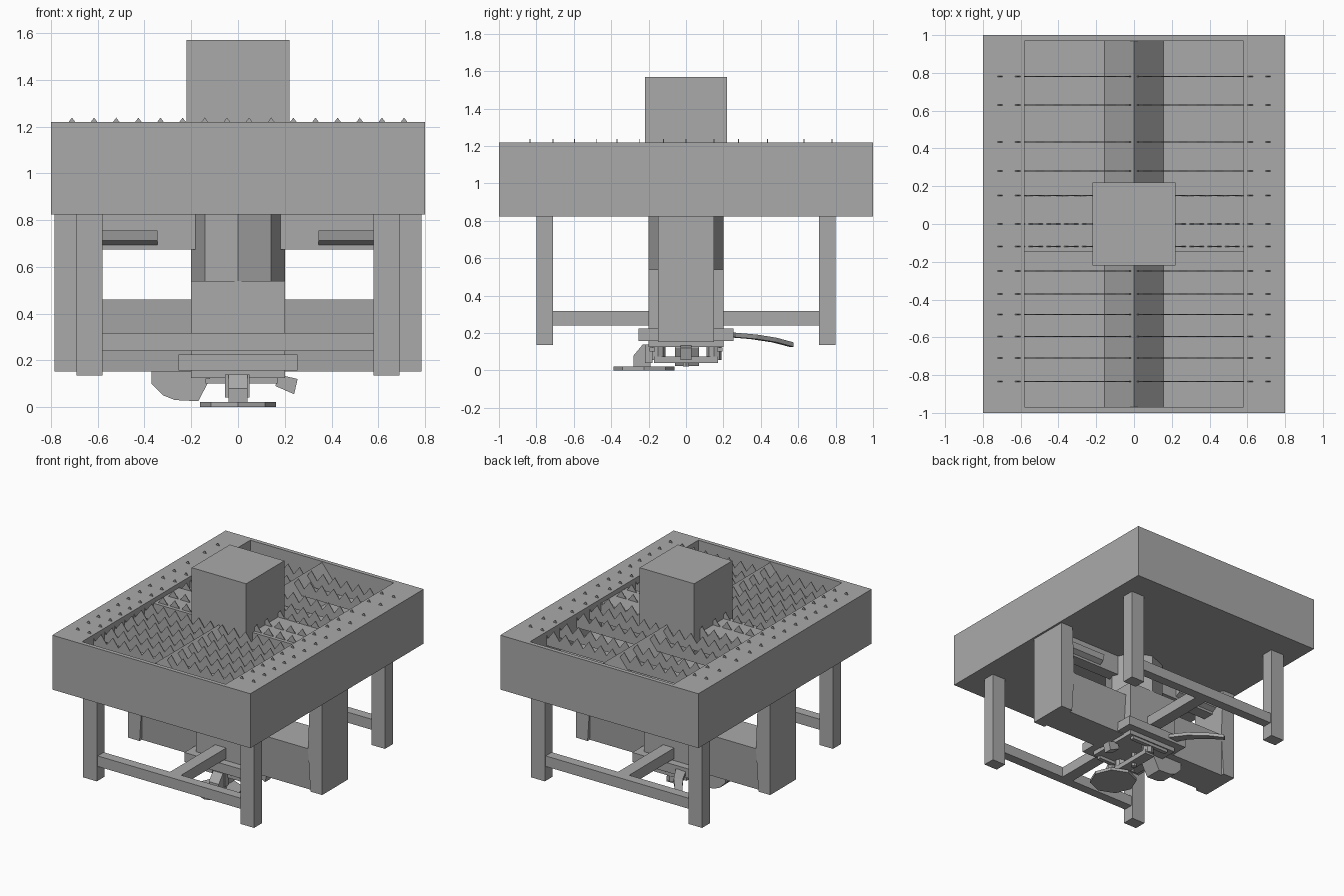
import bpy, bmesh, math
from mathutils import Vector

if "Cube" in bpy.data.objects:
    bpy.data.objects.remove(bpy.data.objects["Cube"], do_unlink=True)

TONE = (0.4, 0.4, 0.4, 1)
grey = bpy.data.materials.new("plain grey")
grey.use_nodes = True
grey.diffuse_color = TONE
grey.node_tree.nodes["Principled BSDF"].inputs["Base Color"].default_value = TONE


def finish(name, bm):
    bmesh.ops.recalc_face_normals(bm, faces=bm.faces)
    mesh = bpy.data.meshes.new(name)
    bm.to_mesh(mesh)
    bm.free()
    mesh.materials.append(grey)
    obj = bpy.data.objects.new(name, mesh)
    bpy.context.scene.collection.objects.link(obj)
    return obj


def box_mesh(x, y, z):
    bm = bmesh.new()
    bmesh.ops.create_cube(bm, size=1)
    for v in bm.verts:
        v.co = Vector([r[0] if c < 0 else r[1] for c, r in zip(v.co, (x, y, z))])
    return bm


def box(name, x, y, z):
    return finish(name, box_mesh(x, y, z))


def prism(name, points, axis, low, high):
    """Extrude an outline: axis 'y' takes (x, z) points, axis 'x' takes (y, z), 'z' takes (x, y)."""
    place = {"y": lambda a, b, t: (a, t, b), "x": lambda a, b, t: (t, a, b),
             "z": lambda a, b, t: (a, b, t)}[axis]
    bm = bmesh.new()
    face = bm.faces.new([bm.verts.new(place(a, b, low)) for a, b in points])
    new = bmesh.ops.extrude_face_region(bm, geom=[face], use_keep_orig=True)["geom"]
    shift = Vector(place(0, 0, high - low))
    for v in new:
        if isinstance(v, bmesh.types.BMVert):
            v.co += shift
    return finish(name, bm)


def ring(radius, sides, cx=0, cy=0):
    return [(cx + radius * math.cos(math.tau * i / sides),
             cy + radius * math.sin(math.tau * i / sides)) for i in range(sides)]


# Table body with a recessed bed
TOP, FLOOR, UNDER = 1.22, 1.02, 0.823
bm = box_mesh((-0.8, 0.8), (-1, 1), (UNDER, TOP))
lid = max(bm.faces, key=lambda f: f.calc_center_median().z)
bmesh.ops.inset_region(bm, faces=[lid], thickness=0.03)
for v in lid.verts:
    v.co.x = math.copysign(0.58, v.co.x)
    v.co.y = math.copysign(0.97, v.co.y)
pit = bmesh.ops.extrude_discrete_faces(bm, faces=[lid])["faces"][0]
for v in pit.verts:
    v.co.z = FLOOR
finish("table_body", bm)

# Bed interior: central ridge, cross box and the tall block
prism("bed_ridge", [(-0.155, FLOOR), (0.155, FLOOR), (0, 1.213)], "y", -0.97, 0.97)
box("bed_cross_box", (-0.58, 0.58), (-0.148, 0.148), (FLOOR, 1.187))
box("work_block", (-0.22, 0.22), (-0.22, 0.22), (FLOOR, 1.57))

# Saw-toothed slats
PITCH, TEETH = 0.0947, 16
half = PITCH * TEETH / 2
outline = [(half, 1.12), (-half, 1.12), (-half, 1.175)]
for i in range(TEETH):
    left = -half + i * PITCH
    outline += [(left + PITCH / 2, 1.238), (left + PITCH, 1.175)]
for n, y in enumerate((-0.835, -0.71, -0.595, -0.48, -0.37, -0.25, -0.12,
                       0, 0.15, 0.28, 0.435, 0.63, 0.78)):
    prism(f"toothed_slat_{n + 1}", outline, "y", y - 0.0025, y + 0.0025)

# Legs and lower stretchers
for sy, end in ((-1, "front"), (1, "back")):
    for sx, side in ((-1, "right"), (1, "left")):
        box(f"{end}_{side}_leg", sorted((sx * 0.58, sx * 0.69)),
            sorted((sy * 0.71, sy * 0.8)), (0.135, UNDER))
    box(f"{end}_stretcher", (-0.58, 0.58), sorted((sy * 0.72, sy * 0.79)), (0.24, 0.317))
    box(f"{end}_middle_bar", (-0.045, 0.045), sorted((sy * 0.2, sy * 0.72)), (0.24, 0.317))

# Ducts: lower cross duct, end risers and narrow upper branches
prism("lower_duct", [(-0.15, 0.46), (-0.125, 0.152), (0.125, 0.152), (0.15, 0.46)],
      "x", -0.74, 0.74)
for s, side in ((-1, "right"), (1, "left")):
    prism(f"{side}_riser_duct", [(s * 0.785, 0.152), (s * 0.785, UNDER), (s * 0.685, UNDER),
                                 (s * 0.67, 0.46), (s * 0.69, 0.152)], "y", -0.15, 0.15)
    box(f"{side}_upper_branch", sorted((s * 0.1, s * 0.69)), (-0.045, 0.045), (0.675, UNDER))
    prism(f"{side}_branch_sleeve", [(-0.09, 0.755), (-0.08, 0.713), (-0.04, 0.69),
                                    (0.04, 0.69), (0.08, 0.713), (0.09, 0.755)],
          "x", *sorted((s * 0.345, s * 0.685)))

# Central column, housing and base plates
prism("column", ring(0.2, 8), "z", 0.54, UNDER)
box("column_housing", (-0.2, 0.2), (-0.2, 0.2), (0.22, 0.54))
for s, side in ((-1, "right"), (1, "left")):
    box(f"{side}_housing_tab", sorted((s * 0.2, s * 0.215)), (-0.06, 0.06), (0.22, 0.36))
box("base_plate", (-0.255, 0.255), (-0.255, 0.255), (0.157, 0.225))
box("under_plate", (-0.2, 0.2), (-0.2, 0.2), (0.125, 0.16))

# Underside mechanism: rollers, cross bars and centre peg
for sy, end in ((-1, "front"), (1, "back")):
    prism(f"{end}_roller", ring(0.04, 8, 0, sy * 0.15), "z", 0.055, 0.135)
    box(f"{end}_rod", (-0.14, 0.17), sorted((sy * 0.195, sy * 0.165)), (0.1, 0.122))
box("roller_bar", (-0.04, 0.04), (-0.17, 0.17), (0.04, 0.075))
box("front_block", (-0.055, 0.05), (-0.22, -0.18), (0.04, 0.14))
prism("centre_peg", ring(0.02, 6), "z", 0.02, 0.13)

# Foot disc and its sloped bracket
prism("foot_disc", ring(0.163, 8, 0, -0.225), "z", 0, 0.022)
prism("foot_bracket", [(-0.28, 0.02), (-0.19, 0.02), (-0.19, 0.14), (-0.23, 0.14), (-0.28, 0.08)],
      "x", -0.04, 0.04)

# Side scoop and small angled pad
prism("side_scoop", [(-0.37, 0.155), (-0.37, 0.1), (-0.32, 0.05), (-0.27, 0.03),
                     (-0.17, 0.025), (-0.12, 0.12), (-0.12, 0.155)], "y", -0.06, 0.07)
prism("side_pad", [(0.16, 0.09), (0.24, 0.055), (0.255, 0.12), (0.17, 0.14)], "y", -0.03, 0.03)

# Curved hand lever at the back
path = [(-0.13, 0.24, 0.19), (-0.19, 0.36, 0.18), (-0.27, 0.47, 0.163), (-0.35, 0.565, 0.138)]
bm = bmesh.new()
rows = []
for i, p in enumerate(path):
    w = 0.03 - 0.005 * i
    rows.append([bm.verts.new((p[0] + sx * w, p[1] + sx * w * 0.7, p[2] + sz * 0.012))
                 for sx, sz in ((-1, -1), (1, -1), (1, 1), (-1, 1))])
for a, b in zip(rows, rows[1:]):
    for k in range(4):
        bm.faces.new((a[k], a[(k + 1) % 4], b[(k + 1) % 4], b[k]))
bm.faces.new(rows[0])
bm.faces.new(rows[-1])
finish("hand_lever", bm)
